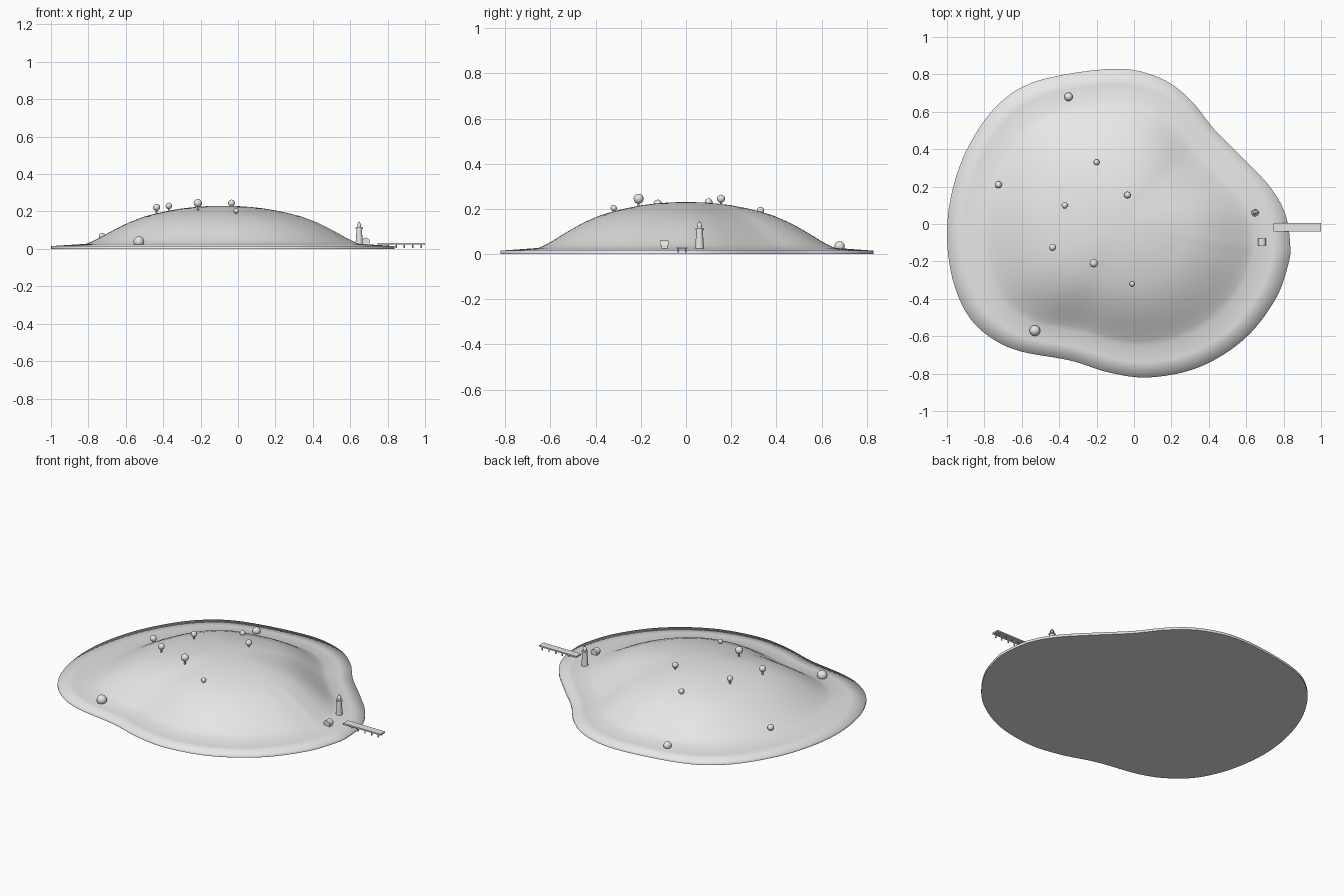
import bpy, bmesh, math
from mathutils import Vector

if "Cube" in bpy.data.objects:
    bpy.data.objects.remove(bpy.data.objects["Cube"])

grey = bpy.data.materials.new("plain grey")
grey.diffuse_color = (0.8, 0.8, 0.8, 1)
grey.use_nodes = True
grey.node_tree.nodes["Principled BSDF"].inputs["Base Color"].default_value = grey.diffuse_color

CENTRE = Vector((-0.08, 0.0))
SHORE = [(-.10, .83), (-.50, .77), (-.72, .645), (-.88, .425), (-.97, .185), (-1, -.055),
         (-.97, -.295), (-.89, -.485), (-.77, -.605), (-.61, -.68), (-.34, -.73), (-.13, -.795),
         (.085, -.82), (.35, -.765), (.59, -.615), (.755, -.405), (.825, -.215), (.835, -.11),
         (.81, .05), (.73, .195), (.59, .345), (.43, .505), (.30, .665), (.14, .78)]
# hill profile: (fraction of shore radius, height)
PROFILE = [(0, .23), (.08, .229), (.16, .224), (.24, .216), (.32, .203), (.40, .187), (.46, .172),
           (.54, .144), (.60, .118), (.66, .089), (.72, .058), (.76, .040), (.795, .027)]


def outline(steps=6):
    """Closed smooth curve through the shore points."""
    pts = [Vector(p) for p in SHORE]
    n, out = len(pts), []
    for i in range(n):
        a, b, c, d = (pts[(i + k) % n] for k in (-1, 0, 1, 2))
        for s in range(steps):
            t = s / steps
            out.append(0.5 * (2 * b + (c - a) * t + (2 * a - 5 * b + 4 * c - d) * t * t
                              + (3 * b - a - 3 * c + d) * t ** 3))
    return out


def finish(name, bm, smooth=None):
    bmesh.ops.recalc_face_normals(bm, faces=bm.faces)
    me = bpy.data.meshes.new(name)
    bm.to_mesh(me)
    bm.free()
    me.materials.append(grey)
    ob = bpy.data.objects.new(name, me)
    bpy.context.collection.objects.link(ob)
    if smooth is not None:
        bpy.ops.object.select_all(action='DESELECT')
        ob.select_set(True)
        bpy.context.view_layer.objects.active = ob
        bpy.ops.object.shade_smooth_by_angle(angle=math.radians(smooth))
    return ob


def skin(bm, rings):
    for lo, hi in zip(rings, rings[1:]):
        n = len(lo)
        for i in range(n):
            j = (i + 1) % n
            bm.faces.new((lo[i], lo[j], hi[j], hi[i]))


def lathe(name, x, y, profile, sides=16, smooth=40):
    """Turned solid from (radius, z) points."""
    bm = bmesh.new()
    rings = [[bm.verts.new((x + r * math.cos(a), y + r * math.sin(a), z))
              for a in (2 * math.pi * k / sides for k in range(sides))] for r, z in profile]
    skin(bm, rings)
    bm.faces.new(rings[0])
    bm.faces.new(rings[-1])
    return finish(name, bm, smooth)


def box(name, x0, x1, y0, y1, z0, z1):
    bm = bmesh.new()
    bmesh.ops.create_cube(bm, size=1)
    for v in bm.verts:
        v.co = ((x0 + x1) / 2 + v.co.x * (x1 - x0), (y0 + y1) / 2 + v.co.y * (y1 - y0),
                (z0 + z1) / 2 + v.co.z * (z1 - z0))
    return finish(name, bm)


def ball(name, x, y, z, r):
    bm = bmesh.new()
    bmesh.ops.create_uvsphere(bm, u_segments=16, v_segments=10, radius=r)
    bmesh.ops.translate(bm, verts=bm.verts, vec=(x, y, z))
    return finish(name, bm, 60)


# island: underside, rim wall, beach and hill in one skin
shore = outline()
bm = bmesh.new()
rings = []
for f, z in [(1, 0), (1, .015), (.9, .021)] + PROFILE[:0:-1]:
    rings.append([bm.verts.new((*(CENTRE + (p - CENTRE) * f), z)) for p in shore])
skin(bm, rings)
top = bm.verts.new((*CENTRE, PROFILE[0][1]))
bottom = bm.verts.new((*CENTRE, 0))
for ring, tip in ((rings[0], bottom), (rings[-1], top)):
    for i in range(len(ring)):
        bm.faces.new((ring[i], ring[(i + 1) % len(ring)], tip))
finish("island", bm, 89)

# trees on the hill: x, y, crown height, crown radius
for x, y, z, r in [(-.20, .33, .193, .016), (-.035, .155, .245, .018), (-.37, .10, .23, .017),
                   (-.435, -.125, .222, .019), (-.215, -.21, .245, .022), (-.01, -.32, .203, .014)]:
    lathe("tree_trunk", x, y, [(.006, z - .055), (.004, z)], 8)
    ball("tree_crown", x, y, z, r)

# bushes near the beach
for x, y, z, r in [(-.35, .68, .034, .023), (-.725, .21, .066, .019), (-.53, -.57, .038, .029)]:
    ball("bush", x, y, z, r)

# lighthouse
LX, LY = .648, .06
lathe("lighthouse_tower", LX, LY, [(.020, .02), (.014, .108)])
lathe("lighthouse_gallery", LX, LY, [(.019, .106), (.019, .113)])
lathe("lighthouse_lantern", LX, LY, [(.009, .113), (.009, .128)])
lathe("lighthouse_roof", LX, LY, [(.013, .126), (.001, .146)])

# hut with a barrel roof
box("hut_walls", .666, .702, -.109, -.081, .018, .042)
bm = bmesh.new()
ends = [[bm.verts.new((.684 + .022 * math.cos(math.pi * k / 8), y,
                       .038 + .022 * math.sin(math.pi * k / 8))) for k in range(9)]
        for y in (-.115, -.077)]
skin(bm, ends)
for e in ends:
    bm.faces.new(e)
finish("hut_roof", bm, 40)

# pier with paired posts
box("pier_deck", .745, 1.0, -.04, .005, .024, .032)
for k in range(5):
    for y in (-.034, -.001):
        px = .80 + .045 * k
        lathe("pier_post", px, y, [(.004, .006), (.004, .026)], 8)
